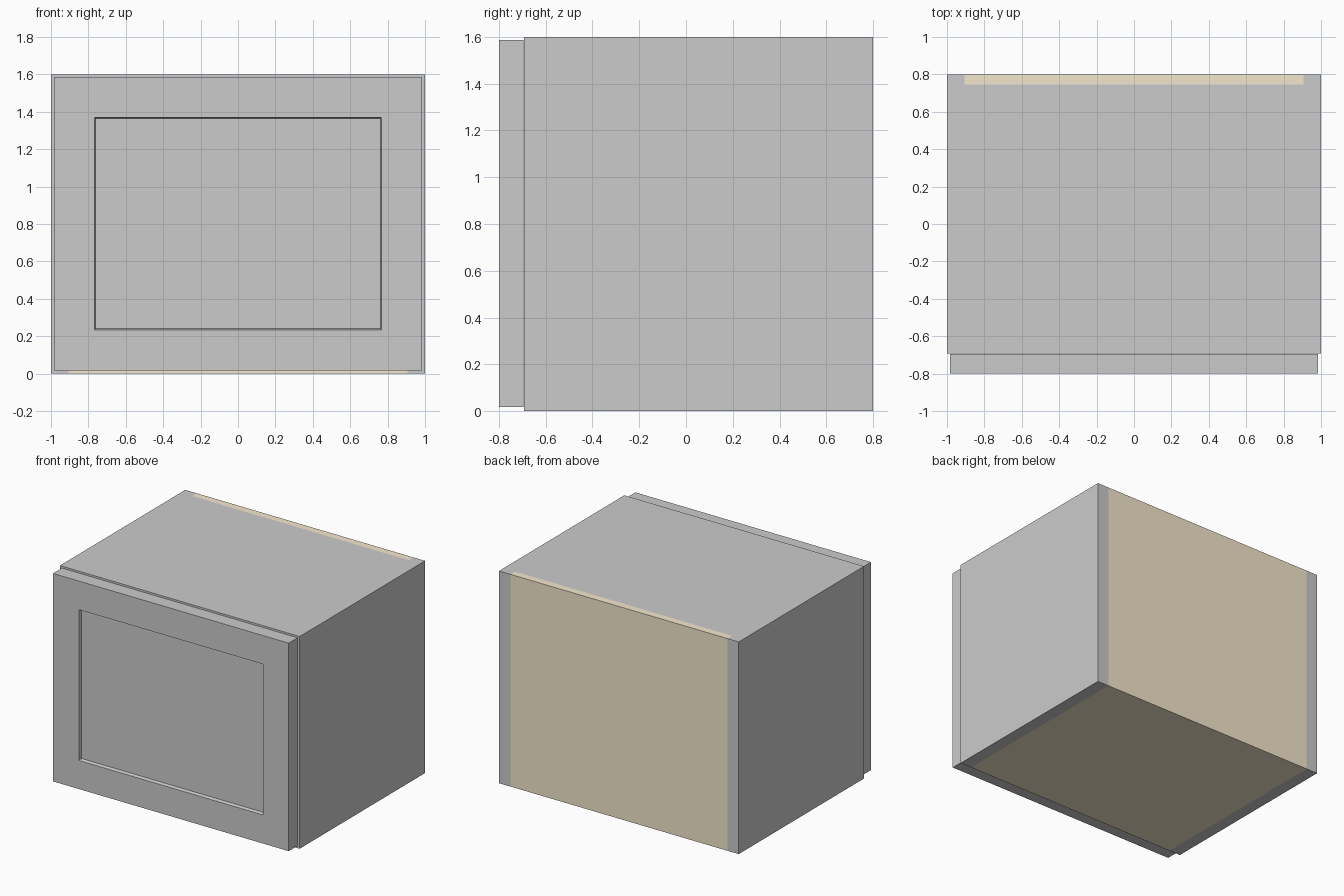
import bpy, bmesh
from mathutils import Vector

if "Cube" in bpy.data.objects:
    bpy.data.objects.remove(bpy.data.objects["Cube"])

wood = bpy.data.materials.new("pale_wood")
wood.diffuse_color = (0.91, 0.81, 0.61, 1)
wood.use_nodes = True
wood.node_tree.nodes["Principled BSDF"].inputs["Base Color"].default_value = wood.diffuse_color


def board(name, lo, hi, mat=None, shape=None):
    """Box between two corners, with an optional bmesh edit."""
    lo, hi = Vector(lo), Vector(hi)
    bm = bmesh.new()
    bmesh.ops.create_cube(bm, size=1)
    bmesh.ops.scale(bm, vec=hi - lo, verts=bm.verts)
    bmesh.ops.translate(bm, vec=(lo + hi) / 2, verts=bm.verts)
    if shape:
        shape(bm)
    mesh = bpy.data.meshes.new(name)
    bm.to_mesh(mesh)
    bm.free()
    obj = bpy.data.objects.new(name, mesh)
    bpy.context.collection.objects.link(obj)
    if mat:
        mesh.materials.append(mat)
    return obj


def recess(bm):
    """Sink a framed panel into the face towards -y."""
    bm.normal_update()
    front = min(bm.faces, key=lambda f: f.normal.y)
    bmesh.ops.inset_region(bm, faces=[front], thickness=0.305)
    bmesh.ops.inset_region(bm, faces=[front], thickness=0.009, depth=-0.025)


T = 0.095        # carcass board thickness
INNER = 1 - T
FRONT, BACK, HEIGHT = -0.693, 0.8, 1.6
BACK_FACE = 0.745

# Side panels
for side, x in (("left", -1), ("right", INNER)):
    board(side + "_side_panel", (x, FRONT, 0), (x + T, BACK, HEIGHT))

# Top, bottom and back boards fitted between the sides
board("top_panel", (-INNER, FRONT, HEIGHT - T), (INNER, BACK_FACE, HEIGHT))
board("bottom_panel", (-INNER, FRONT, 0), (INNER, BACK_FACE, T), wood)
board("back_panel", (-INNER, BACK_FACE, 0), (INNER, BACK, HEIGHT), wood)

# Door with a sunken centre panel
board("door", (-0.983, -0.8, 0.018), (0.983, FRONT - 0.001, 1.586), shape=recess)
